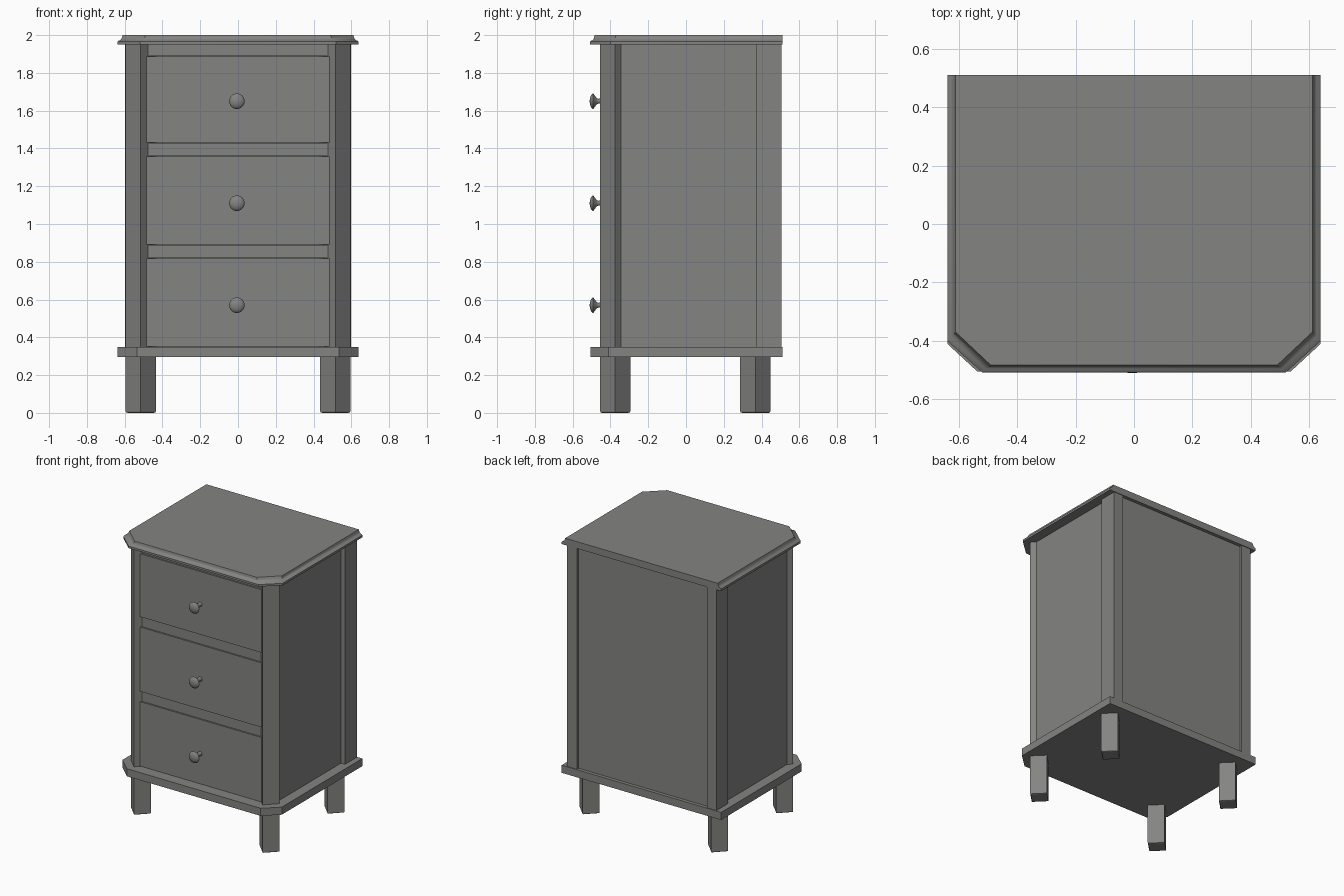
import bpy, bmesh, math
from mathutils import Matrix

if "Cube" in bpy.data.objects:
    bpy.data.objects.remove(bpy.data.objects["Cube"])

grey = bpy.data.materials.new("grey paint")
grey.diffuse_color = (0.23, 0.23, 0.225, 1)
grey.use_nodes = True
grey.node_tree.nodes["Principled BSDF"].inputs["Base Color"].default_value = grey.diffuse_color


def finish(bm, name):
    bmesh.ops.recalc_face_normals(bm, faces=bm.faces)
    me = bpy.data.meshes.new(name)
    bm.to_mesh(me)
    bm.free()
    me.materials.append(grey)
    ob = bpy.data.objects.new(name, me)
    bpy.context.collection.objects.link(ob)
    return ob


def smooth(ob, angle):
    bpy.ops.object.select_all(action='DESELECT')
    ob.select_set(True)
    bpy.context.view_layer.objects.active = ob
    bpy.ops.object.shade_smooth_by_angle(angle=math.radians(angle))


def box(name, lo, hi, turn=0.0, bevel=0.0):
    size = [h - l for l, h in zip(lo, hi)]
    mid = [(h + l) / 2 for l, h in zip(lo, hi)]
    bm = bmesh.new()
    bmesh.ops.create_cube(bm, size=1, matrix=Matrix.Translation(mid)
                          @ Matrix.Rotation(turn, 4, 'Z') @ Matrix.Diagonal((*size, 1)))
    if bevel:
        low = [e for e in bm.edges if all(v.co.z < lo[2] + 0.001 for v in e.verts)]
        bmesh.ops.bevel(bm, geom=low, offset=bevel, segments=2, profile=0.5, affect='EDGES')
    return finish(bm, name)


def diamond_post(name, x, y, z0, z1, bevel=0.0):
    # square post turned 45 degrees
    h = 0.08 / math.sqrt(2)
    return box(name, (x - h, y - h, z0), (x + h, y + h, z1), math.pi / 4, bevel)


def slab(name, rings):
    # rings: (half width, front y, chamfer x, chamfer y, z); straight back edge
    bm = bmesh.new()
    loops = []
    for w, f, cx, cy, z in rings:
        pts = [(-w, 0.51), (-w, cy), (-cx, f), (cx, f), (w, cy), (w, 0.51)]
        loops.append([bm.verts.new((x, y, z)) for x, y in pts])
    for a, b in zip(loops, loops[1:]):
        for i in range(6):
            j = (i + 1) % 6
            bm.faces.new((a[i], a[j], b[j], b[i]))
    bm.faces.new(loops[0])
    bm.faces.new(loops[-1])
    return finish(bm, name)


# base plate and moulded top
slab("base_plate", [(0.638, -0.505, 0.535, -0.41, z) for z in (0.295, 0.35)])
profile = [(0.0, 1.95), (0.0, 1.965), (0.005, 1.970), (0.013, 1.973),
           (0.020, 1.979), (0.024, 1.987), (0.025, 1.993), (0.028, 2.0)]
top = slab("moulded_top", [(0.638 - d, -0.507 + d * 0.86, 0.52 - d * 1.1, -0.40 + d * 1.1, z)
                           for d, z in profile])
smooth(top, 30)

for side, s in (("left", -1), ("right", 1)):
    # legs, front corner posts
    diamond_post(f"front_leg_{side}", s * 0.515, -0.375, 0, 0.30, 0.008)
    diamond_post(f"back_leg_{side}", s * 0.515, 0.367, 0, 0.30, 0.008)
    diamond_post(f"front_post_{side}", s * 0.515, -0.375, 0.345, 1.955)
    # back posts and recessed side panels
    xs = sorted((s * 0.52, s * 0.597))
    box(f"back_post_{side}", (xs[0], 0.37, 0.345), (xs[1], 0.505, 1.955))
    xs = sorted((s * 0.535, s * 0.565))
    box(f"side_panel_{side}", (xs[0], -0.36, 0.345), (xs[1], 0.39, 1.955))

# recessed back panel
box("back_panel", (-0.53, 0.46, 0.345), (0.53, 0.485, 1.955))

# rails between the drawers
for i, (a, b) in enumerate([(0.82, 0.89), (1.36, 1.43), (1.89, 1.955)]):
    box(f"rail_{i + 1}", (-0.495, -0.417, a), (0.495, -0.36, b))

# drawers with turned knobs
knob_profile = [(0.018, -0.42), (0.014, -0.432), (0.013, -0.465), (0.018, -0.474),
                (0.036, -0.487), (0.041, -0.492), (0.039, -0.497), (0.029, -0.504),
                (0.015, -0.509), (0.0, -0.51)]
for i, (a, b, kz) in enumerate([(0.35, 0.82, 0.57), (0.89, 1.36, 1.11), (1.43, 1.89, 1.65)]):
    box(f"drawer_{i + 1}", (-0.488, -0.425, a + 0.002), (0.488, -0.37, b - 0.002))
    bm = bmesh.new()
    vs = [bm.verts.new((-0.006 + r, y, kz)) for r, y in knob_profile]
    es = [bm.edges.new(p) for p in zip(vs, vs[1:])]
    bmesh.ops.spin(bm, geom=vs + es, cent=(-0.006, 0, kz), axis=(0, 1, 0),
                   angle=math.tau, steps=28, use_merge=True)
    bmesh.ops.remove_doubles(bm, verts=bm.verts, dist=0.0002)
    smooth(finish(bm, f"knob_{i + 1}"), 40)

# closing board behind the drawers
box("inner_board", (-0.53, -0.37, 0.345), (0.53, -0.35, 1.955))
